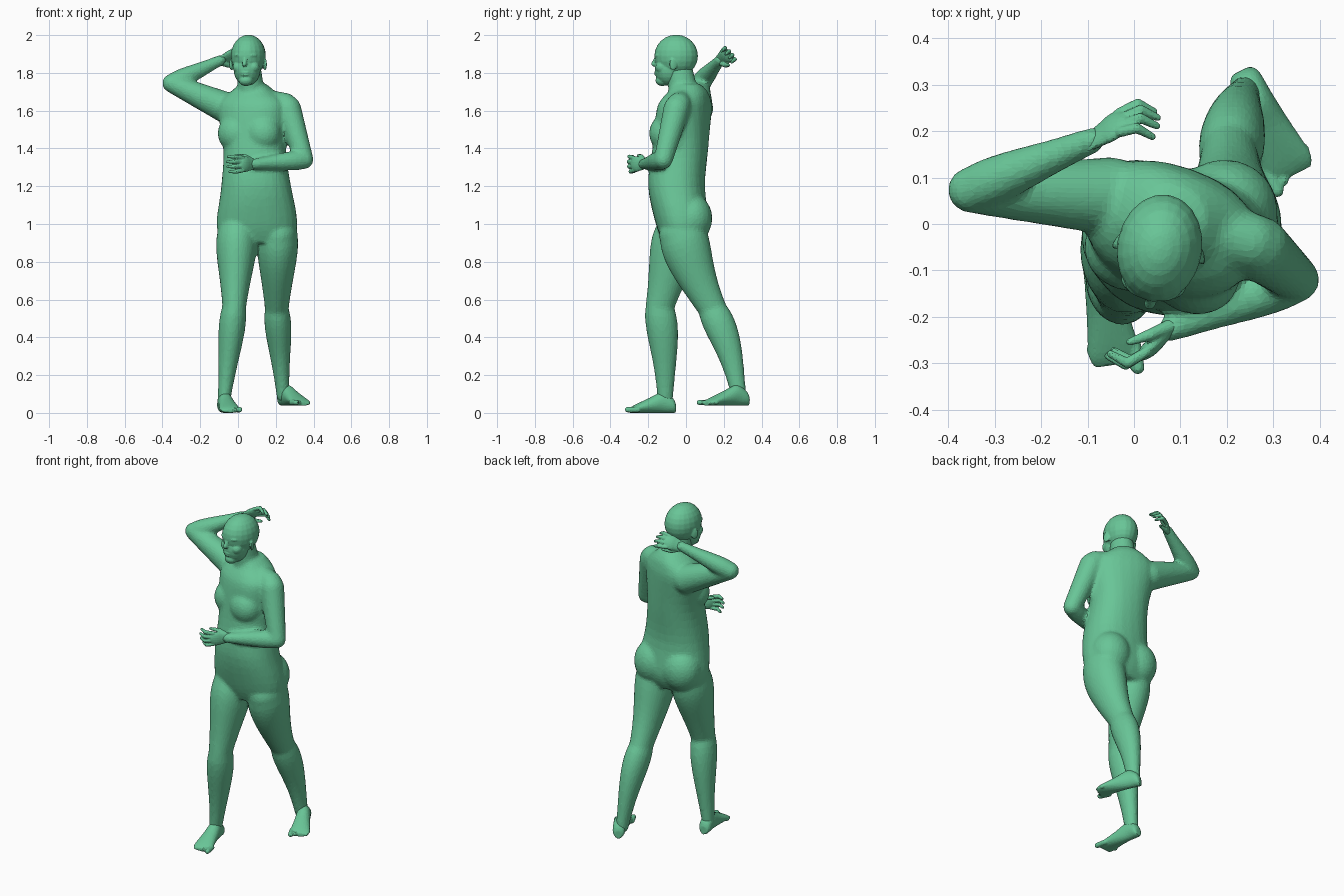
import bpy, bmesh, math
from mathutils import Vector, Matrix

default_cube = bpy.data.objects.get("Cube")
if default_cube:
    bpy.data.objects.remove(default_cube, do_unlink=True)

green = bpy.data.materials.new("jade_green")
green.use_nodes = True
colour = (.14, .56, .31, 1)
green.diffuse_color = colour
green.node_tree.nodes["Principled BSDF"].inputs["Base Color"].default_value = colour

SIDE = Vector((1, 0, 0))
UP = Vector((0, 0, 1))


def blend(start, end, t):
    return start + (end - start) * t


def ring(bm, centre, across, depth, power=1.0, sides=24):
    """Rounded cross-section; a power below one makes it boxier."""
    verts = []
    for k in range(sides):
        angle = math.tau * k / sides
        c, s = (math.copysign(abs(w) ** power, w) for w in (math.cos(angle), math.sin(angle)))
        verts.append(bm.verts.new(centre + across * c + depth * s))
    return verts


def skin(bm, rings):
    """Closed surface through a series of rings."""
    for low, high in zip(rings, rings[1:]):
        for k in range(len(low)):
            bm.faces.new((low[k - 1], low[k], high[k], high[k - 1]))
    bm.faces.new(rings[0][::-1])
    bm.faces.new(rings[-1])


def blob(bm, centre, radii, yaw=0, frame=None):
    turn = frame or Matrix.Rotation(math.radians(yaw), 4, "Z")
    matrix = Matrix.Translation(centre) @ turn @ Matrix.Diagonal((*radii, 1))
    bmesh.ops.create_uvsphere(bm, u_segments=20, v_segments=12, radius=1, matrix=matrix)


def limb(bm, start, end, thick, thin, ref=SIDE, flat=1.0, bulge=0, bow=0):
    """Tapered, round-ended segment, with optional muscle bulge and bend."""
    start, end = Vector(start), Vector(end)
    axis = (end - start).normalized()
    across = (ref - axis * ref.dot(axis)).normalized()
    depth = axis.cross(across)
    rings = []
    steps = 12
    for i in range(steps + 1):
        t = i / steps
        radius = blend(thick, thin, t) + bulge * math.sin(math.pi * math.sqrt(t)) ** 2
        centre = blend(start, end, t) + depth * bow * math.sin(math.pi * t)
        rings.append(ring(bm, centre, across * radius, depth * radius * flat))
    skin(bm, rings)
    frame = Matrix((across, depth, axis)).transposed().to_4x4()
    for centre, radius in ((start, thick), (end, thin)):
        blob(bm, centre, (radius, radius * flat, radius), frame=frame)


def smooth_rows(rows, steps=4):
    """Catmull-Rom interpolation of a few profile rows."""
    last = len(rows) - 1
    for i in range(last):
        before, here, after, beyond = (rows[max(0, min(last, i + k))] for k in (-1, 0, 1, 2))
        for s in range(steps):
            t = s / steps
            yield [q + t / 2 * (r - p + t * (2 * p - 5 * q + 4 * r - w + t * (3 * (q - r) + w - p)))
                   for p, q, r, w in zip(before, here, after, beyond)]
    yield rows[-1]


def finish(bm, name, voxel, soften, ratio):
    """Fuse the overlapping shapes into one faceted skin."""
    bmesh.ops.recalc_face_normals(bm, faces=bm.faces)
    mesh = bpy.data.meshes.new(name)
    bm.to_mesh(mesh)
    bm.free()
    mesh.materials.append(green)
    part = bpy.data.objects.new(name, mesh)
    bpy.context.collection.objects.link(part)
    fuse = part.modifiers.new("fuse", "REMESH")
    fuse.mode = "VOXEL"
    fuse.voxel_size = voxel
    relax = part.modifiers.new("relax", "SMOOTH")
    relax.iterations = soften
    facet = part.modifiers.new("facet", "DECIMATE")
    facet.ratio = ratio


# Torso: height, y, half width, half depth; it twists towards the shoulders
body = bmesh.new()
torso_profile = [(.9, -.02, .18, .1), (1, -.02, .215, .14), (1.2, -.05, .185, .15), (1.4, -.03, .165, .145),
                 (1.6, -.01, .19, .135), (1.66, 0, .17, .12), (1.7, .01, .12, .1), (1.74, 0, .07, .08)]
rings = []
for z, y, width, depth in smooth_rows(torso_profile):
    twist = max(0, min(1, (z - 1.1) * 2))
    turn = Matrix.Rotation(math.radians(-20 * twist), 3, "Z")
    centre = Vector((.1 - .02 * twist, y, z))
    rings.append(ring(body, centre, turn @ SIDE * width, turn @ Vector((0, depth, 0)), power=.88))
skin(body, rings)

# Neck and the slope out to the left shoulder
limb(body, (.07, -.01, 1.67), (.06, -.035, 1.82), .073, .063, flat=1.1)
limb(body, (.1, 0, 1.66), (.25, -.04, 1.63), .06, .065)
limb(body, (.2, -.03, 1.6), (.2, -.05, 1.42), .08, .06)

# Chest and buttocks
for side in (-1, 1):
    blob(body, (.06 + side * .07, -.08 - side * .025, 1.48), (.1, .09, .1), -20)
    blob(body, (.1 + side * .095, .03, 1.03), (.115, .11, .13))


def leg(hip, knee, ankle, thigh_bow, calf_bow):
    limb(body, hip, knee, .105, .063, flat=1.2, bulge=.012, bow=thigh_bow)
    limb(body, knee, ankle, .063, .034, flat=1.2, bulge=.014, bow=calf_bow)


leg((-.005, -.04, .95), (-.02, -.14, .56), (-.075, -.11, .06), 0, -.01)
leg((.21, -.02, .95), (.205, .14, .55), (.238, .28, .09), .015, -.02)


def arm(shoulder, elbow, wrist, shoulder_size):
    limb(body, shoulder, elbow, shoulder_size, .05)
    limb(body, elbow, wrist, .048, .029, bulge=.008)


left_wrist = Vector((.08, -.225, 1.317))
right_wrist = Vector((-.09, .18, 1.868))
arm((.265, -.05, 1.61), (.35, -.12, 1.34), left_wrist, .07)
arm((-.05, .06, 1.61), (-.352, .073, 1.745), right_wrist, .085)
finish(body, "body", .009, 14, .2)


def foot(name, heel, toe, floor, side):
    bm = bmesh.new()
    heel = Vector((*heel, floor))
    aim = Vector((*toe, floor)) - heel
    across = aim.cross(UP).normalized() * side
    rings = []
    # Distance along the sole, half width, height
    for t, width, top in smooth_rows([(0, .02, .05), (.06, .034, .08), (.25, .038, .11),
                                      (.5, .045, .08), (.8, .055, .04), (.9, .045, .02)]):
        half = UP * top / 2
        rings.append(ring(bm, heel + aim * t + half, across * width, half))
    skin(bm, rings)
    # Toes, the big one innermost
    for i in range(5):
        radius = .011 if i else .015
        root = heel - across * (i - 2) * .023 + UP * .017
        limb(bm, root + aim * .75, root + aim * (.95 - .045 * i), radius, radius)
    finish(bm, name, .005, 3, .25)


foot("right_foot", (-.08, -.055), (-.035, -.33), 0, -1)
foot("left_foot", (.23, .33), (.355, .08), .038, 1)

# Head: skull, face, chin, nose and lips, then paired features
head = bmesh.new()
blob(head, (0, 0, 1.89), (.092, .117, .112))
blob(head, (0, -.04, 1.82), (.072, .075, .088))
blob(head, (0, -.075, 1.76), (.038, .036, .03))
limb(head, (0, -.105, 1.885), (0, -.122, 1.847), .008, .013)
blob(head, (0, -.1, 1.803), (.028, .018, .007))
blob(head, (0, -.1, 1.79), (.024, .017, .008))
for side in (-1, 1):
    blob(head, (side * .033, -.092, 1.893), (.03, .018, .009), side * 20)
    blob(head, (side * .034, -.088, 1.87), (.018, .012, .009), side * 20)
    blob(head, (side * .04, -.07, 1.83), (.032, .034, .032))
    blob(head, (side * .09, 0, 1.845), (.008, .022, .033), side * 25)
turn = Matrix.Rotation(math.radians(-10), 4, "Z")
bmesh.ops.transform(head, verts=head.verts, matrix=Matrix.Translation((.055, -.052, 0)) @ turn)
finish(head, "head", .005, 5, .2)


# Hands: palm, four curled fingers and a thumb
def hand(name, wrist, forward, palm, side):
    bm = bmesh.new()
    forward, palm = Vector(forward).normalized(), Vector(palm)
    palm = (palm - forward * palm.dot(forward)).normalized()
    thumbward = palm.cross(forward) * side

    def bone(start, end, thick, thin, flat=1.0):
        points = [wrist + forward * a + thumbward * b + palm * c for a, b, c in (start, end)]
        limb(bm, *points, thick, thin, ref=thumbward, flat=flat)

    bone((-.01, 0, 0), (.055, 0, 0), .027, .042, flat=.42)
    for i, reach in enumerate((.9, 1, .95, .75)):
        spread = .033 - .022 * i
        knuckle = (.07 + .055 * reach, spread * 1.2, .01)
        bone((.075, spread, 0), knuckle, .011, .011)
        bone(knuckle, (.07 + .07 * reach, spread * 1.2, .05), .011, .008)
    bone((0, .015, .005), (.04, .04, .02), .016, .013)
    bone((.04, .04, .02), (.085, .045, .04), .013, .008)
    finish(bm, name, .004, 2, .3)


hand("left_hand", left_wrist, (-.75, -.7, 0), (-.7, .75, 0), 1)
hand("right_hand", right_wrist, (.7, .45, .3), (.5, -.6, -.5), -1)
